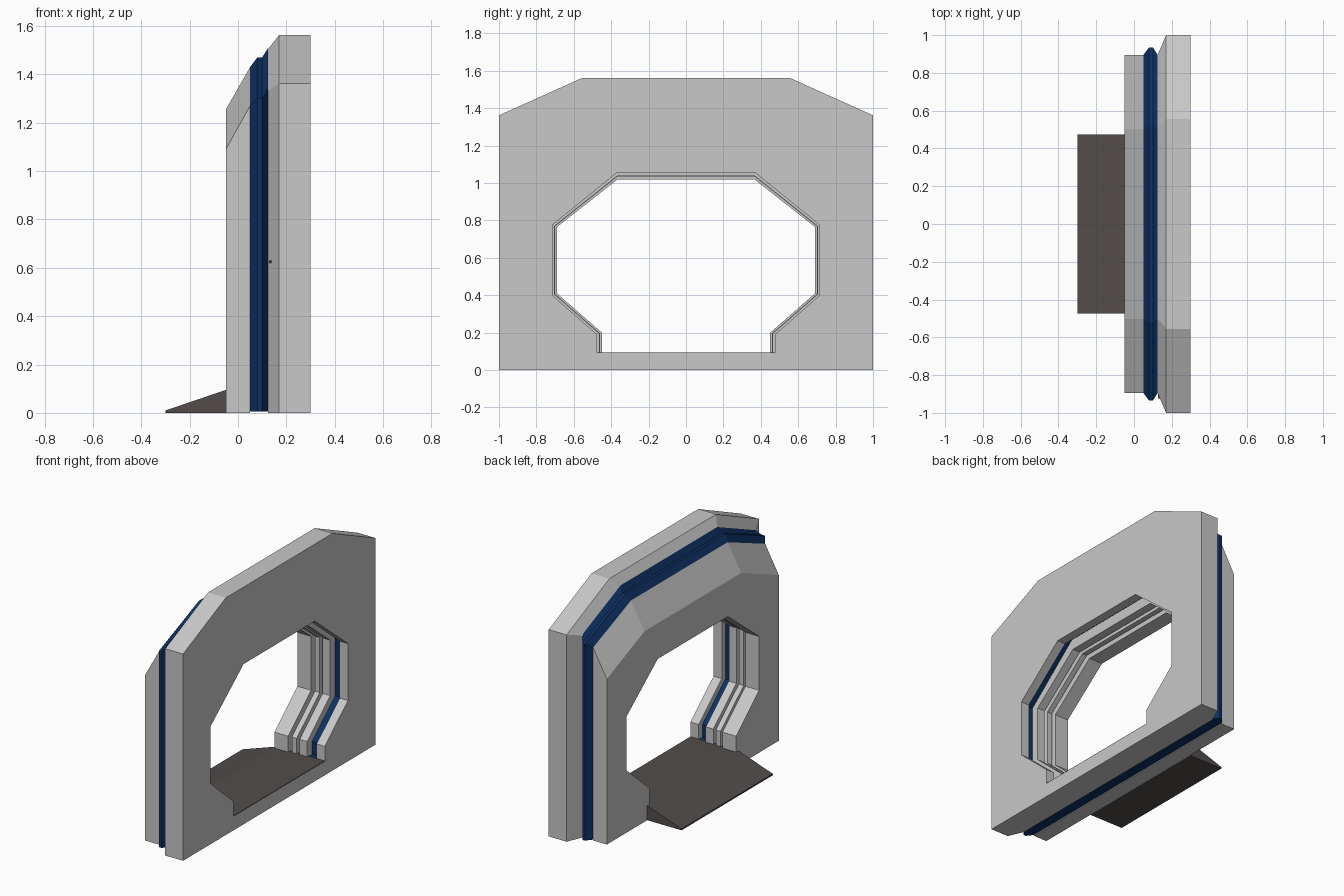
import bpy, bmesh

if "Cube" in bpy.data.objects:
    bpy.data.objects.remove(bpy.data.objects["Cube"])


def material(name, rgb):
    m = bpy.data.materials.new(name)
    m.diffuse_color = (*rgb, 1)
    m.use_nodes = True
    m.node_tree.nodes["Principled BSDF"].inputs["Base Color"].default_value = m.diffuse_color
    return m


GREY = material("light_grey", (0.58, 0.58, 0.58))
BLUE = material("navy_blue", (0.004, 0.03, 0.125))
DARK = material("dark_brown_grey", (0.085, 0.073, 0.07))

FLOOR = 0.095
# Right half of the opening: widest outline and narrowest outline
WIDE = [(.475, .091), (.475, .19), (.715, .40), (.715, .775), (.37, 1.055)]
SLIM = [(.45, .091), (.45, .20), (.69, .41), (.69, .765), (.365, 1.02)]


def mirrored(half):
    return half + [(-y, z) for y, z in reversed(half)]


def opening(t):
    """Opening outline: 0 is wide, 1 is narrow, negative is recessed."""
    return mirrored([(a[0] + (b[0] - a[0]) * t, a[1] + (b[1] - a[1]) * t)
                     for a, b in zip(WIDE, SLIM)])


def shell(w, shoulder, top, base=0.0):
    """Outer outline with chamfered shoulders."""
    return mirrored([(w, base), (w, shoulder), (w * .5 + .055, top)])


def finish(name, bm, mats):
    bmesh.ops.recalc_face_normals(bm, faces=bm.faces)
    me = bpy.data.meshes.new(name)
    bm.to_mesh(me)
    bm.free()
    for m in mats:
        me.materials.append(m)
    ob = bpy.data.objects.new(name, me)
    bpy.context.collection.objects.link(ob)
    return ob


def loft(bm, sections):
    """Skin outlines along x; returns the end loops of edges."""
    rings = [[bm.verts.new((x, y, z)) for y, z in pts] for x, pts in sections]
    n = len(rings[0])
    for a, b in zip(rings, rings[1:]):
        for i in range(n):
            j = (i + 1) % n
            bm.faces.new((a[i], a[j], b[j], b[i]))
    return [[bm.edges.get((r[i], r[(i + 1) % n])) for i in range(n)]
            for r in (rings[0], rings[-1])]


def frame(name, outer, inner, mats, recess=None):
    """Closed frame: outer skin, opening skin and flat ends."""
    bm = bmesh.new()
    o = loft(bm, outer)
    k = loft(bm, inner)
    for a, b in zip(o, k):
        bmesh.ops.triangle_fill(bm, edges=a + b, use_beauty=True)
    if recess:  # colour the bottom of the deep slot
        for f in bm.faces:
            xs = [v.co.x for v in f.verts]
            if abs(min(xs) - recess[0]) < 1e-4 and abs(max(xs) - recess[1]) < 1e-4:
                f.material_index = 1
    return finish(name, bm, mats)


def prism(name, profile, half_width, mat):
    """Extrude an x-z profile across y."""
    bm = bmesh.new()
    f = bm.faces.new([bm.verts.new((x, -half_width, z)) for x, z in profile])
    r = bmesh.ops.extrude_face_region(bm, geom=[f])
    bmesh.ops.translate(bm, vec=(0, 2 * half_width, 0),
                        verts=[v for v in r["geom"] if isinstance(v, bmesh.types.BMVert)])
    return finish(name, bm, [mat])


# Front frame with sloping top
frame("front_frame",
      [(-.05, shell(.895, 1.09, 1.255)), (.05, shell(.895, 1.27, 1.43))],
      [(-.05, opening(1)), (.05, opening(1))], [GREY])

# Blue seal band between the frames
frame("seal_band",
      [(.05, shell(.895, 1.27, 1.43, .006)), (.08, shell(.935, 1.30, 1.47, .006)),
       (.10, shell(.935, 1.30, 1.47, .006)), (.125, shell(.895, 1.34, 1.51, .006))],
      [(.05, opening(-1)), (.125, opening(-1))], [BLUE])

# Rear frame with bevelled rim and a deep slot in the opening
frame("rear_frame",
      [(.125, shell(.895, 1.33, 1.505)), (.17, shell(1, 1.362, 1.562)),
       (.30, shell(1, 1.362, 1.562))],
      [(.125, opening(.5)), (.18, opening(.5)), (.1801, opening(-1.5)),
       (.24, opening(-1.5)), (.2401, opening(0)), (.30, opening(0))],
      [GREY, BLUE], recess=(.1801, .24))

# Door guide rib in the middle slot
frame("guide_rib", [(.07, opening(-1.05)), (.105, opening(-1.05))],
      [(.07, opening(.6)), (.105, opening(.6))], [GREY])

# Threshold and boarding ramp
prism("threshold", [(-.05, .088), (.299, .088), (.299, FLOOR), (-.05, FLOOR)], .474, DARK)
prism("ramp", [(-.30, 0), (-.05, 0), (-.05, FLOOR), (-.30, .01)], .475, DARK)

# Small latch on the side
bpy.ops.mesh.primitive_cube_add(size=1, location=(.134, -.91, .625))
latch = bpy.context.object
latch.name = "side_latch"
latch.scale = (.012, .03, .012)
latch.data.materials.append(DARK)
